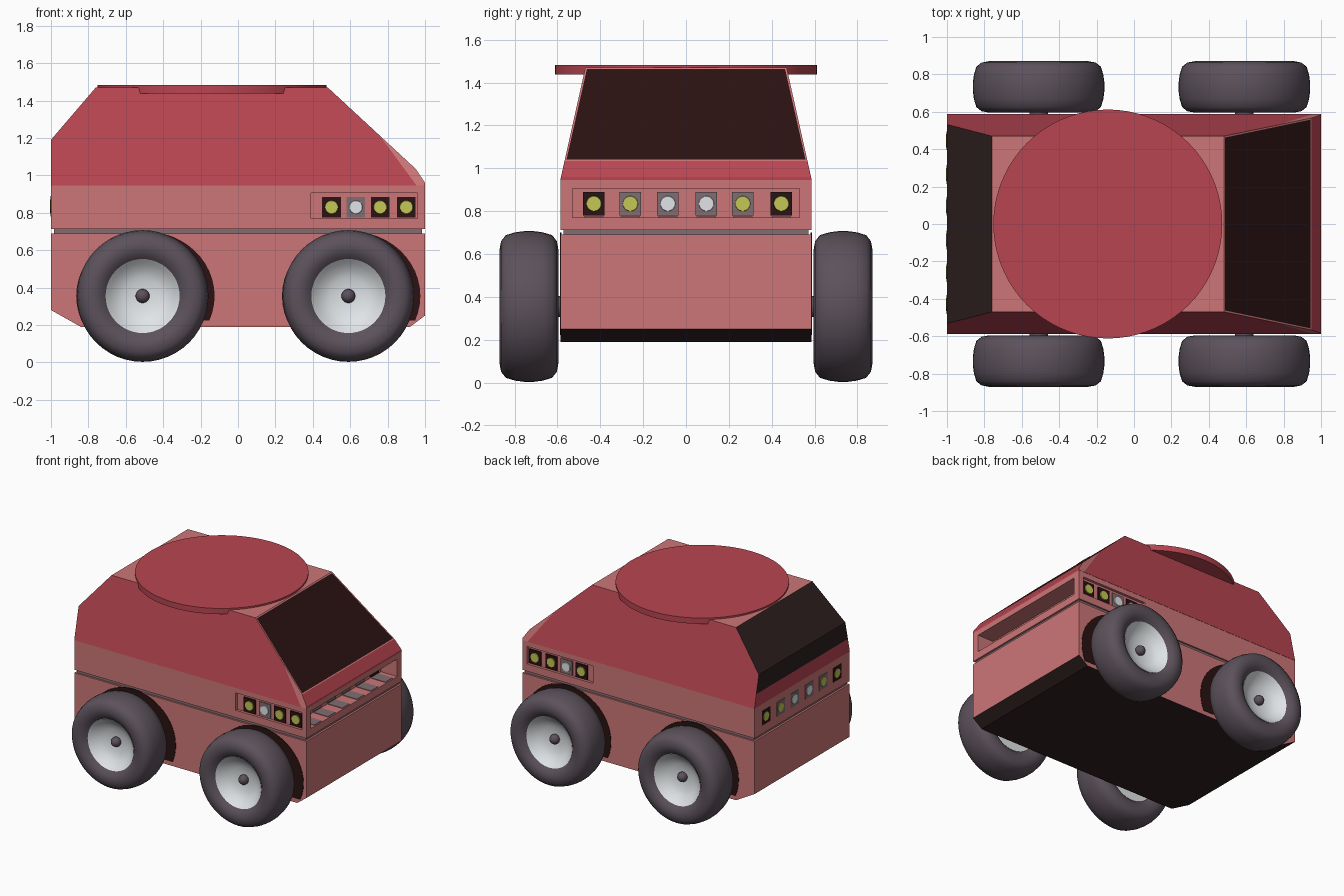
import bpy, bmesh, math
from mathutils import Matrix, Vector

if "Cube" in bpy.data.objects:
    bpy.data.objects.remove(bpy.data.objects["Cube"])


def mat(name, r, g, b):
    m = bpy.data.materials.new(name)
    m.diffuse_color = (r, g, b, 1)
    m.use_nodes = True
    m.node_tree.nodes["Principled BSDF"].inputs["Base Color"].default_value = m.diffuse_color
    return m


PINK = mat("pink paint", 0.61, 0.18, 0.185)
RED = mat("red paint", 0.48, 0.06, 0.083)
GLASS = mat("dark windscreen", 0.024, 0.006, 0.006)
DARK = mat("dark underside", 0.028, 0.014, 0.014)
TYRE = mat("tyre rubber", 0.107, 0.083, 0.105)
GREY = mat("warm grey", 0.22, 0.155, 0.17)
WHITE = mat("white metal", 0.78, 0.81, 0.83)
YELLOW = mat("yellow lamp", 0.55, 0.57, 0.09)


def finish(bm, name, mats, smooth=False):
    bmesh.ops.recalc_face_normals(bm, faces=bm.faces)
    me = bpy.data.meshes.new(name)
    bm.to_mesh(me)
    bm.free()
    ob = bpy.data.objects.new(name, me)
    bpy.context.collection.objects.link(ob)
    for m in mats:
        me.materials.append(m)
    if smooth:
        bpy.ops.object.select_all(action='DESELECT')
        ob.select_set(True)
        bpy.context.view_layer.objects.active = ob
        bpy.ops.object.shade_smooth_by_angle(angle=math.radians(40))
    return ob


def prism(profile, half_width):
    """Side profile (x, z) carried across y; the width may depend on z."""
    bm = bmesh.new()
    sides = [[bm.verts.new((x, s * half_width(z), z)) for x, z in profile] for s in (-1, 1)]
    for ring in sides:
        bm.faces.new(ring)
    n = len(profile)
    for i in range(n):
        j = (i + 1) % n
        bm.faces.new((sides[0][i], sides[0][j], sides[1][j], sides[1][i]))
    bmesh.ops.recalc_face_normals(bm, faces=bm.faces)
    return bm


def box(name, lo, hi, m=None):
    bm = bmesh.new()
    bmesh.ops.create_cube(bm, size=1)
    for v in bm.verts:
        v.co = Vector([(a + b) / 2 + c * (b - a) for a, b, c in zip(lo, hi, v.co)])
    return finish(bm, name, [m] if m else [])


def lathe(name, profile, centre, side, m):
    """Spin (radius, offset) points about the y axis."""
    bm = bmesh.new()
    vs = [bm.verts.new((r, side * a, 0)) for r, a in profile]
    es = [bm.edges.new(p) for p in zip(vs, vs[1:])]
    bmesh.ops.spin(bm, geom=vs + es, cent=(0, 0, 0), axis=(0, 1, 0),
                   angle=2 * math.pi, steps=48, use_duplicate=False)
    bmesh.ops.remove_doubles(bm, verts=bm.verts, dist=1e-4)
    bmesh.ops.translate(bm, verts=bm.verts, vec=centre)
    return finish(bm, name, [m], True)


def cut(ob, lo, hi):
    cutter = box("cutter", lo, hi)
    mod = ob.modifiers.new("recess", 'BOOLEAN')
    mod.operation, mod.solver, mod.object = 'DIFFERENCE', 'EXACT', cutter
    bpy.context.view_layer.objects.active = ob
    bpy.ops.object.modifier_apply(modifier=mod.name)
    bpy.data.objects.remove(cutter)


# Lower hull with dark underside
bm = prism([(-1, .28), (-.84, .19), (.92, .19), (1, .25), (1, .69), (-1, .69)], lambda z: .585)
for f in bm.faces:
    f.material_index = int(f.normal.z < -.5)
finish(bm, "lower_hull", [PINK, DARK])

# Groove between the hull halves
box("hull_groove", (-.985, -.572, .68), (.985, .572, .725), GREY)

# Upper hull band with lamp recesses
band = box("upper_hull_band", (-1, -.585, .713), (1, .585, .945), PINK)
cut(band, (.86, -.53, .77), (1.1, .53, .905))
for s in (-1, 1):
    y0, y1 = sorted((s * .565, s * .7))
    cut(band, (.39, y0, .77), (.96, y1, .905))

# Cabin: red sides, pink roof, dark windows
bm = prism([(-1, .945), (1, .945), (1, .96), (.95, 1.035), (.48, 1.47), (-.76, 1.47),
            (-1, 1.19), (-1, 1.05)], lambda z: .587 - .117 * (z - .945) / .525)
screen = None
for f in bm.faces:
    n, c = f.normal, f.calc_center_median()
    if n.z > .9:
        f.material_index = 1
    elif n.x > .3 and c.z > 1.1:
        screen = f
        f.material_index = 2
    elif n.x < -.3 and c.z > 1.1:
        f.material_index = 3
ring = bmesh.ops.inset_individual(bm, faces=[screen], thickness=.012, depth=0)["faces"]
for f in ring:
    f.material_index = 1
screen.material_index = 2
# pink front pillars, split off the side faces by a slanted line
sides = [f for f in bm.faces if abs(f.normal.y) > .5]
geom = sides + list({e for f in sides for e in f.edges}) + list({v for f in sides for v in f.verts})
bmesh.ops.bisect_plane(bm, geom=geom, plane_co=(.76, 0, 1.21), plane_no=(.265, 0, .195))
bm.normal_update()
for f in bm.faces:
    c = f.calc_center_bounds()
    if abs(f.normal.y) > .5 and (c.x - .76) * .265 + (c.z - 1.21) * .195 > 0 and c.x > .7:
        f.material_index = 1
finish(bm, "cabin", [RED, PINK, GLASS, DARK])

# Round roof plate
bm = bmesh.new()
bmesh.ops.create_cone(bm, cap_ends=True, segments=72, radius1=.612, radius2=.612, depth=.045,
                      matrix=Matrix.Translation((-.14, 0, 1.46)))
finish(bm, "roof_disc", [RED], True)


# Lamps: a housing plate with a round lamp on it
def lamp(name, pos, normal, housing, glow, t=.008):
    n = Vector(normal)
    p = Vector(pos)
    half = Vector([t / 2 if abs(a) > .5 else .05 for a in n])
    half.z = .055
    c = p + n * t / 2
    box(name + "_housing", c - half, c + half, housing)
    bm = bmesh.new()
    m = Matrix.Translation(p + n * t) @ n.to_track_quat('Z', 'Y').to_matrix().to_4x4()
    bmesh.ops.create_cone(bm, cap_ends=True, segments=24, radius1=.037, radius2=.034,
                          depth=t * 1.5, matrix=m)
    finish(bm, name, [glow], True)


row = [(-.43, GLASS, YELLOW), (-.26, GREY, YELLOW), (-.085, GREY, WHITE),
       (.095, GREY, WHITE), (.265, GREY, YELLOW), (.445, GLASS, YELLOW)]
for y, h, g in row:
    lamp("front_lamp", (.86, y, .835), (1, 0, 0), h, g)
    box("front_lamp_tray", (.868, y - .045, .769), (.99, y + .045, .774), GREY)
    lamp("rear_lamp", (-1, y, .835), (-1, 0, 0), h, g, .003)
for s in (-1, 1):
    for x, h, g in [(.5, GLASS, YELLOW), (.63, GREY, WHITE), (.76, GLASS, YELLOW), (.9, GLASS, YELLOW)]:
        lamp("side_lamp", (x, s * .565, .83), (0, s, 0), h, g)

# Wheels, with dark wheel arches on the hull
tread = [(.195, .10), (.225, .128), (.265, .1375), (.305, .13), (.333, .108), (.346, .065), (.352, .02)]
tyre = tread + [(r, -a) for r, a in reversed(tread)] + [tread[0]]
rim = [(0, .025), (.05, .027), (.1, .036), (.14, .053), (.175, .082), (.198, .105),
       (.198, -.10), (0, -.10)]
hub = [(.037 * math.sin(k * math.pi / 8), .04 + .037 * math.cos(k * math.pi / 8)) for k in range(9)]
for x in (-.51, .59):
    for s in (-1, 1):
        c = Vector((x, s * .733, .355))
        lathe("tyre", tyre, c, s, TYRE)
        lathe("wheel_rim", rim, c, s, WHITE)
        lathe("wheel_hub", hub, c, s, TYRE)
        lathe("axle", [(0, 0), (.05, 0), (.05, -.2), (0, -.2)], c, s, TYRE)
        bm = bmesh.new()
        vs = []
        for k in range(48):
            a = 2 * math.pi * k / 48
            z = .355 + .345 * math.sin(a)
            if z > .19:
                vs.append(bm.verts.new((x + .015 + .37 * math.cos(a), s * .588, z)))
        arch = bm.faces.new(vs)
        arch.normal_update()
        r = bmesh.ops.extrude_face_region(bm, geom=[arch])
        bmesh.ops.translate(bm, vec=(0, -s * .006, 0),
                            verts=[g for g in r["geom"] if isinstance(g, bmesh.types.BMVert)])
        finish(bm, "wheel_arch", [GLASS])
